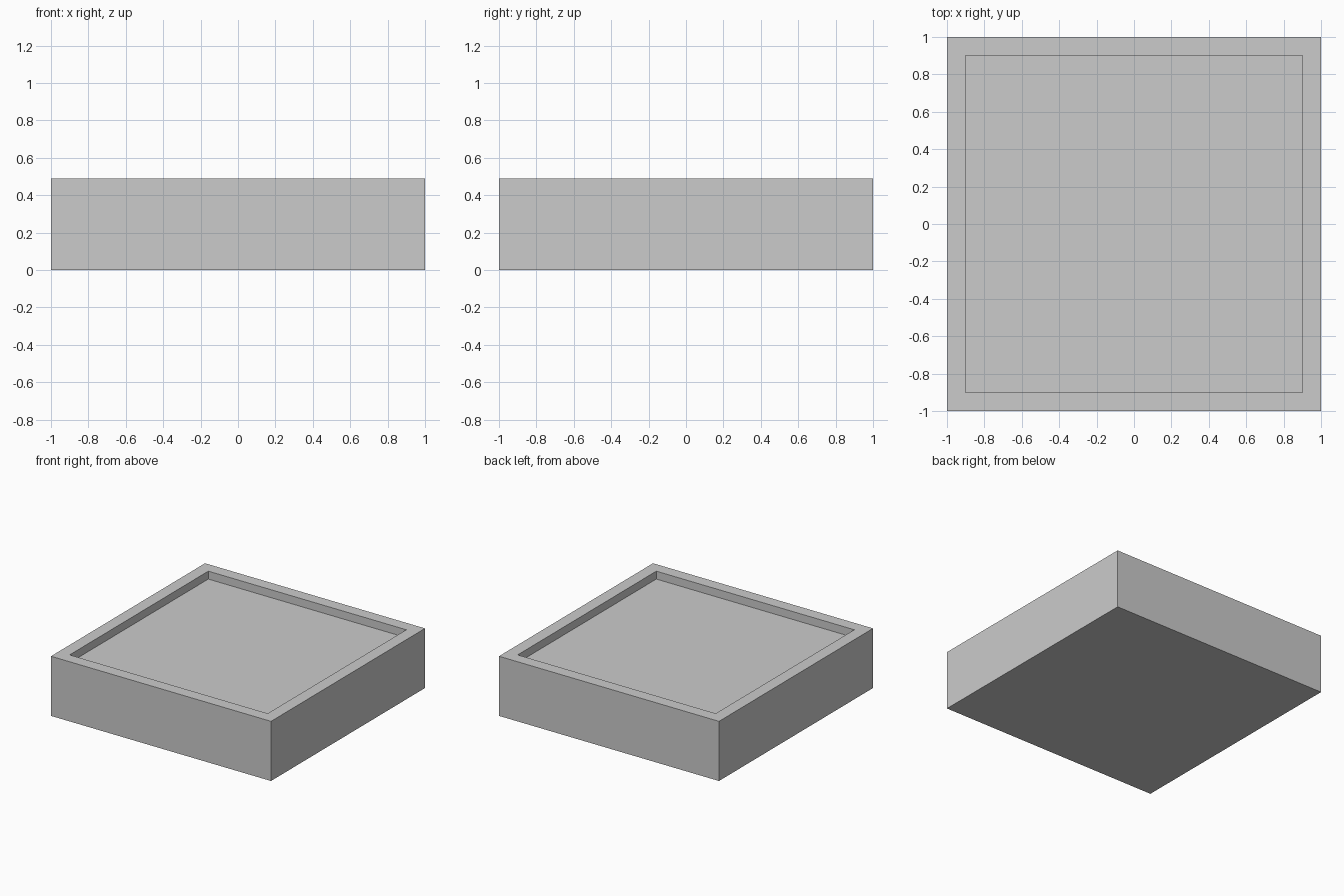
import bpy, bmesh

if "Cube" in bpy.data.objects:
    bpy.data.objects.remove(bpy.data.objects["Cube"])

HEIGHT, RIM, DEPTH = 0.49, 0.10, 0.065

# Solid square block standing on the ground
bm = bmesh.new()
bmesh.ops.create_cube(bm, size=1.0)
for v in bm.verts:
    v.co = (v.co.x * 2, v.co.y * 2, (v.co.z + 0.5) * HEIGHT)
bm.normal_update()

# Raised rim: inset the top face, then sink a straight-walled recess
top = next(f for f in bm.faces if f.normal.z > 0.9)
bmesh.ops.inset_region(bm, faces=[top], thickness=RIM, use_even_offset=True)
floor = bmesh.ops.extrude_discrete_faces(bm, faces=[top])["faces"][0]
bmesh.ops.translate(bm, verts=floor.verts[:], vec=(0, 0, -DEPTH))
bmesh.ops.recalc_face_normals(bm, faces=bm.faces[:])

mesh = bpy.data.meshes.new("recessed_block")
bm.to_mesh(mesh)
bm.free()
bpy.context.collection.objects.link(bpy.data.objects.new("recessed_block", mesh))
